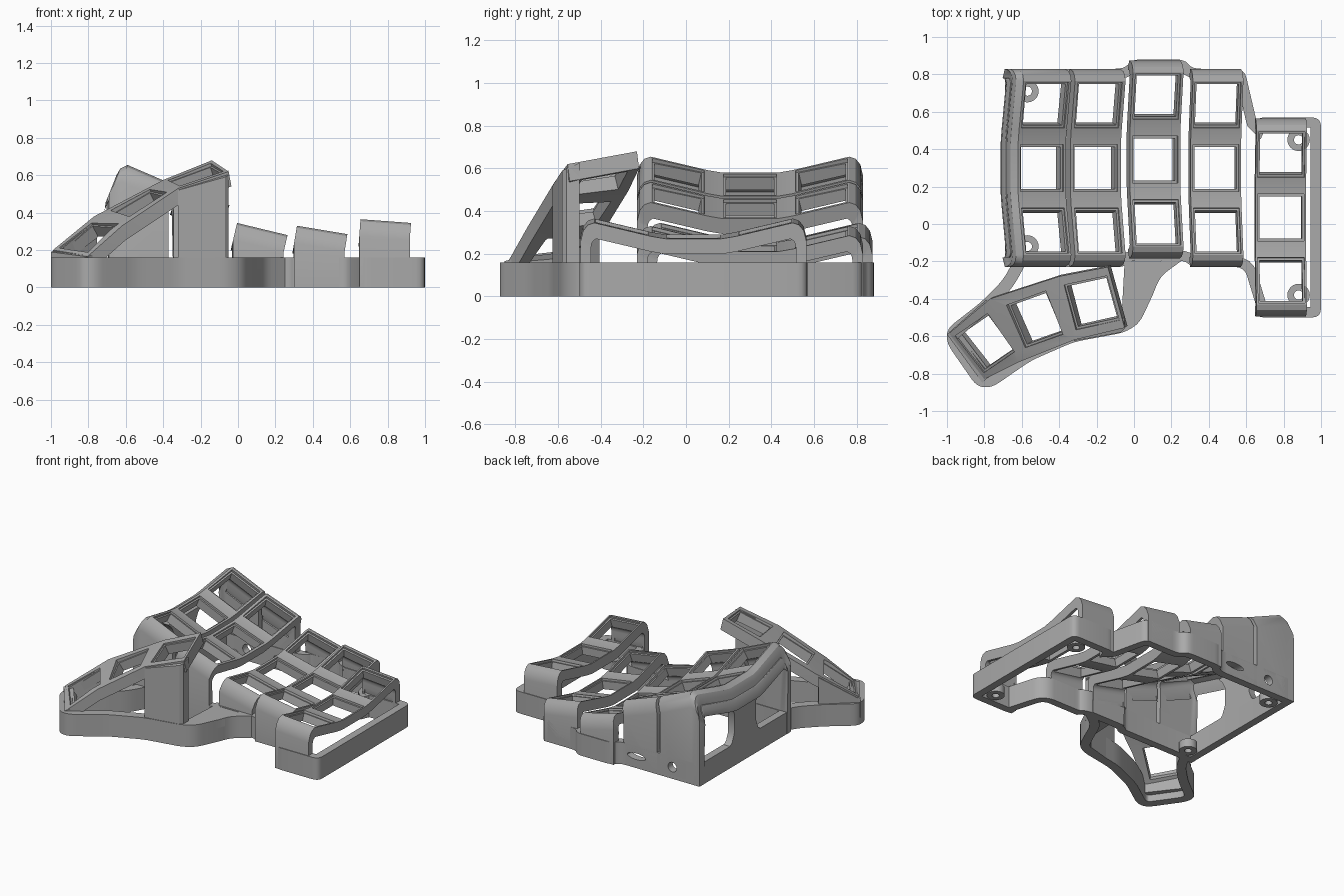
import bpy, bmesh
from math import atan2, cos, sin, pi, radians
from mathutils import Vector, Matrix

cube = bpy.data.objects.get("Cube")
if cube:
    bpy.data.objects.remove(cube, do_unlink=True)

grey = bpy.data.materials.new("matte grey plastic")
grey.use_nodes = True
COLOUR = (0.4, 0.4, 0.4, 1)
grey.diffuse_color = COLOUR
grey.node_tree.nodes["Principled BSDF"].inputs["Base Color"].default_value = COLOUR
parts = []


def finish(name, bm, part=True):
    bmesh.ops.recalc_face_normals(bm, faces=bm.faces)
    mesh = bpy.data.meshes.new(name)
    bm.to_mesh(mesh)
    bm.free()
    mesh.materials.append(grey)
    ob = bpy.data.objects.new(name, mesh)
    bpy.context.collection.objects.link(ob)
    if part:
        parts.append(ob)
    return ob


def skin(name, loops, closed):
    """Bridge equal closed loops; cap the ends unless the chain is closed."""
    bm = bmesh.new()
    rows = [[bm.verts.new(p) for p in loop] for loop in loops]
    n = len(rows[0])
    pairs = list(zip(rows, rows[1:])) + ([(rows[-1], rows[0])] if closed else [])
    for a, b in pairs:
        for i in range(n):
            j = (i + 1) % n
            bm.faces.new((a[i], a[j], b[j], b[i]))
    if not closed:
        for row in (rows[0], rows[-1]):
            for i in range(n // 2 - 1):
                bm.faces.new((row[i], row[i + 1], row[n - 2 - i], row[n - 1 - i]))
    return finish(name, bm)


def hull(name, plan, z0, tops):
    bm = bmesh.new()
    for (x, y), z in zip(plan, tops):
        bm.verts.new((x, y, z0))
        bm.verts.new((x, y, z))
    bmesh.ops.convex_hull(bm, input=bm.verts)
    return finish(name, bm)


def prism(name, outline, offset):
    """Extrude a flat outline along an offset."""
    bm = bmesh.new()
    face = bm.faces.new([bm.verts.new(p) for p in outline])
    new = bmesh.ops.extrude_face_region(bm, geom=[face])["geom"]
    bmesh.ops.translate(bm, vec=offset, verts=[v for v in new if isinstance(v, bmesh.types.BMVert)])
    return finish(name, bm)


def rounded(points, closed, radius=0.05):
    pts = [Vector(p) for p in points]
    out = []
    for i, p in enumerate(pts):
        if not closed and i in (0, len(pts) - 1):
            out.append(p)
            continue
        a, b = pts[i - 1] - p, pts[(i + 1) % len(pts)] - p
        a = a.normalized() * min(radius, a.length * 0.45)
        b = b.normalized() * min(radius, b.length * 0.45)
        for k in range(5):
            t = k / 4
            out.append(p + a * (1 - t) ** 2 + b * t ** 2)
    return out


def wall(name, points, closed, thick, z0, z1):
    """Upright wall along a plan path, thickened towards its left-hand side."""
    n, loops = len(points), []
    for i, p in enumerate(points):
        prev = points[i - 1] if closed or i else p
        nxt = points[(i + 1) % n] if closed or i < n - 1 else p
        d1, d2 = p - prev, nxt - p
        d1 = (d1 if d1.length else d2).normalized()
        d2 = (d2 if d2.length else d1).normalized()
        d = (d1 + d2).normalized()
        q = p + Vector((-d.y, d.x)) * thick / max(d.dot(d1), 0.6)
        loops.append([(p.x, p.y, z0), (p.x, p.y, z1), (q.x, q.y, z1), (q.x, q.y, z0)])
    return skin(name, loops, closed)


def cut(ob, build, matrices):
    """Subtract one cutter made of a copy of a shape at every matrix."""
    bm = bmesh.new()
    for m in matrices:
        build(bm, m)
    cutter = finish("cutter", bm, part=False)
    cutter.hide_render = True
    mod = ob.modifiers.new("cut", "BOOLEAN")
    mod.operation, mod.solver, mod.object = "DIFFERENCE", "EXACT", cutter
    bpy.context.view_layer.objects.active = ob
    bpy.ops.object.modifier_apply(modifier="cut")
    bpy.data.objects.remove(cutter, do_unlink=True)


def box(w, h, d):
    return lambda bm, m: bmesh.ops.create_cube(bm, size=1, matrix=m @ Matrix.Diagonal((w, h, d, 1)))


def frame(origin, xdir, ydir):
    z = xdir.cross(ydir).normalized()
    y = z.cross(xdir).normalized()
    m = Matrix((y.cross(z), y, z)).transposed().to_4x4()
    m.translation = origin
    return m


def key_openings(ob, frames):
    cut(ob, box(0.228, 0.225, 0.4), frames)
    cut(ob, box(0.25, 0.25, 0.03), frames)


# Key columns: curved straps whose ends turn down into the case walls
OUTER = [(-.53, None), (-.53, -.09), (-.517, -.037), (-.495, -.01), (-.465, 0), (-.2, -.063), (-.13, -.075)]
INNER = [(-.48, None), (-.48, -.12), (-.478, -.1), (-.47, -.085), (-.455, -.075), (-.2, -.135), (-.13, -.147)]


def both_ends(half):
    return half + [(-t, d) for t, d in reversed(half)]


def key_column(name, yc, stations):
    (xa, za), (xb, zb) = stations[-2:]
    tilt = atan2(za - zb, xb - xa)
    profile = both_ends(OUTER) + both_ends(INNER)[::-1]
    loops = []
    for x, z in stations:
        loops.append([(x + sin(tilt) * (-0.09 if d is None else d), yc + t, 0 if d is None else z + d)
                      for t, d in profile])
    ob = skin(name, loops, False)
    frames = []
    for t, d, slope in ((-.335, -.031, -13.5), (0, -.075, 0), (.335, -.031, 13.5)):
        b = radians(slope)
        centre = Vector(((xa + xb) / 2 + sin(tilt) * d, yc + t, (za + zb) / 2 + d))
        frames.append(frame(centre, Vector((cos(tilt), 0, -sin(tilt))), Vector((0, cos(b), sin(b)))))
    key_openings(ob, frames)
    return ob


edge_column = key_column("key_column_edge", 0.30,
                         [(-.655, .56), (-.65, .6), (-.63, .635), (-.59, .655), (-.335, .545)])
second_column = key_column("key_column_second", 0.30, [(-.315, .535), (-.045, .44)])
key_column("key_column_third", 0.345, [(-.005, .345), (.265, .28)])
key_column("key_column_fourth", 0.30, [(.315, .33), (.585, .285)])
key_column("key_column_outer", 0.035, [(.655, .365), (.925, .345)])

# Low wall around the main case
half = [(-.69, -.23), (-.05, -.23), (-.02, -.195), (.27, -.195), (.31, -.23), (.59, -.23), (.66, -.46), (.66, -.5),
        (1, -.5), (1, .57), (.66, .57), (.66, .53), (.59, .83), (.31, .83), (.27, .88), (-.01, .88),
        (-.05, .83), (-.69, .83)]
base = wall("base_wall", rounded(half, True), True, 0.055, 0, 0.16)

# Pillar in the middle of the open left side
side = [(.2, .14), (.15, .18), (.125, .24), (.125, .38), (.15, .43), (.19, .47)]
pillar = [(-.69, .3 - t, z) for t, z in side] + [(-.69, .3 + t, z) for t, z in reversed(side)]
prism("side_pillar", pillar, (0.05, 0, 0))

# Cable and switch openings in the back wall
upright = Matrix.Rotation(pi / 2, 4, "X")


def round_bar(bm, m):
    bmesh.ops.create_cone(bm, cap_ends=True, segments=24, radius1=0.035, radius2=0.035, depth=0.3, matrix=m)


def slot_bar(bm, m):
    round_bar_matrix = m @ Matrix.Diagonal((2.1, 0.65, 1, 1))
    round_bar(bm, round_bar_matrix)


for ob in (base, edge_column):
    cut(ob, round_bar, [Matrix.Translation((-.47, .83, .085)) @ upright])
for ob in (base, second_column):
    cut(ob, slot_bar, [Matrix.Translation((-.18, .83, .085)) @ upright])

# Screw bosses in the corners
for x, y in ((-.57, .71), (-.57, -.12), (.88, .45), (.88, -.38)):
    ring = [Vector((x + .06 * cos(k * pi / 12), y + .06 * sin(k * pi / 12))) for k in range(24)]
    wall("screw_boss", ring, True, 0.035, 0, 0.06)

# Low wall around the thumb cluster
thumb_path = [(-.64, -.19), (-.7, -.3), (-.82, -.42), (-1, -.56), (-1, -.64), (-.84, -.87), (-.76, -.875),
              (-.55, -.73), (-.32, -.63), (-.05, -.58), (.03, -.53), (.1, -.38), (.14, -.28), (.25, -.2)]
wall("thumb_wall", rounded(thumb_path, False), False, 0.065, 0, 0.16)
prism("thumb_deck", [(x, y, 0.1) for x, y in ((-.05, -.2), (-.07, -.56), (.02, -.53), (.1, -.38), (.14, -.28),
                                               (.24, -.2))], (0, 0, 0.06))

# Rising thumb key strap, given as pairs of back and front edge points
edges = [((-.99, -.585, .2), (-.8, -.83, .17)), ((-.77, -.4, .38), (-.62, -.74, .33)),
         ((-.4, -.28, .575), (-.32, -.62, .53)), ((-.14, -.23, .68), (-.05, -.555, .62))]
drop = Vector((0.015, 0.01, -0.08))
loops, frames = [], []
for back, front in edges:
    b, f = Vector(back), Vector(front)
    loops.append([b, f, f + drop, b + drop])
strap = skin("thumb_key_strap", loops, False)
for p, q in zip(loops, loops[1:]):
    centre = (p[0] + p[1] + q[0] + q[1]) / 4
    frames.append(frame(centre, q[0] + q[1] - p[0] - p[1], p[0] + q[0] - p[1] - q[1]))
key_openings(strap, frames)

# Posts that carry the thumb strap
hull("thumb_front_post", [(-.32, -.625), (-.07, -.58), (-.05, -.56), (-.05, -.5), (-.31, -.57)], 0,
     [.52, .59, .6, .625, .535])
hull("thumb_end_wall", [(-1, -.59), (-.81, -.85), (-.76, -.8), (-.95, -.55)], 0.05, [.19, .165, .18, .21])
hull("thumb_back_wall", [(-.99, -.58), (-.79, -.405), (-.755, -.45), (-.95, -.62)], 0.05, [.19, .355, .36, .2])

# Smooth the curved walls while keeping hard edges
bpy.ops.object.select_all(action="DESELECT")
for ob in parts:
    ob.select_set(True)
bpy.context.view_layer.objects.active = base
bpy.ops.object.shade_smooth_by_angle(angle=radians(30))
